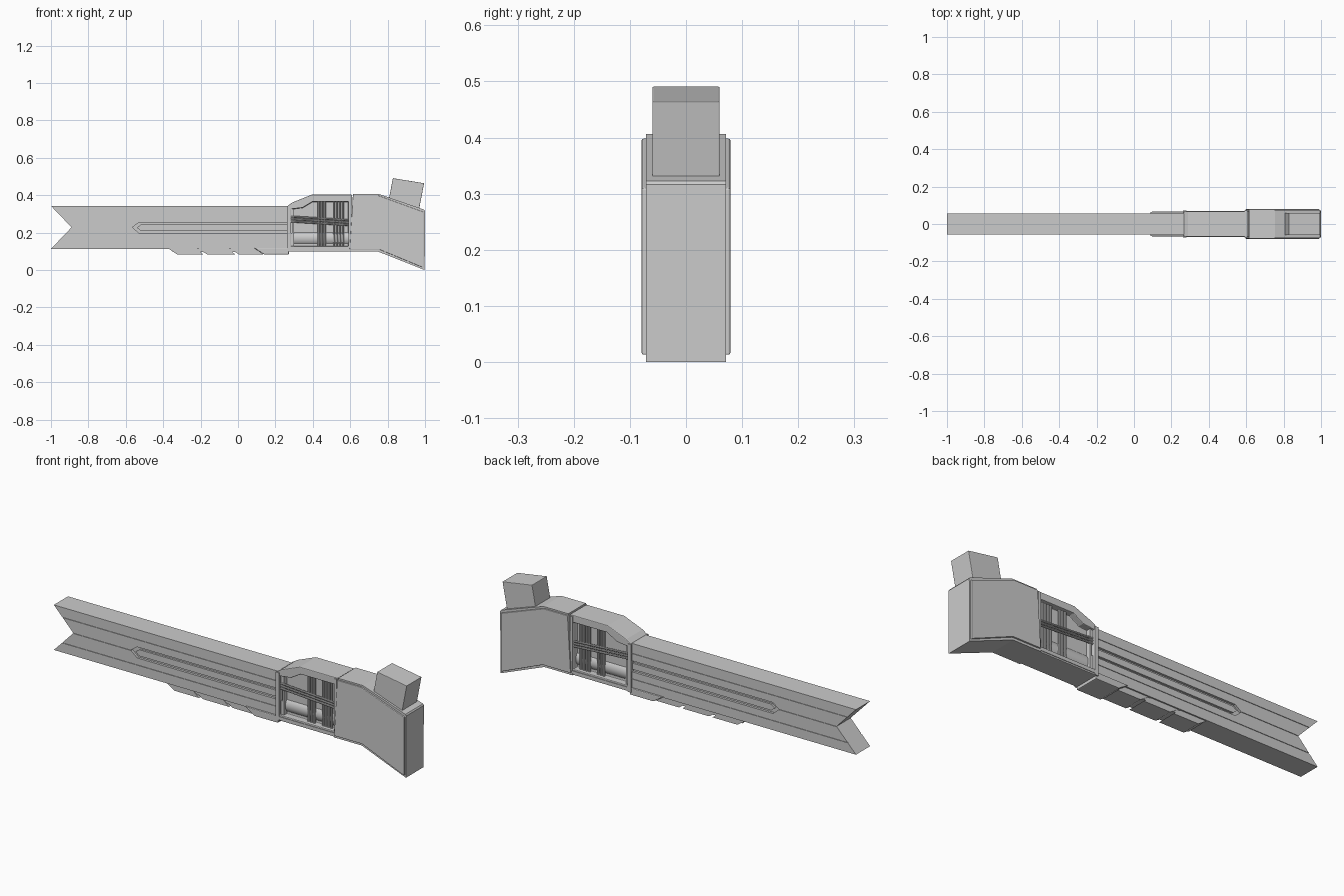
import bpy, bmesh, math
from mathutils import Vector

if "Cube" in bpy.data.objects:
    bpy.data.objects.remove(bpy.data.objects["Cube"])


def prism(name, pts, y0, y1, bevel=0.0):
    """Extrude an (x, z) outline from y0 to y1."""
    bm = bmesh.new()
    face = bm.faces.new([bm.verts.new((x, y0, z)) for x, z in pts])
    ext = bmesh.ops.extrude_face_region(bm, geom=[face])
    moved = [v for v in ext["geom"] if isinstance(v, bmesh.types.BMVert)]
    bmesh.ops.translate(bm, verts=moved, vec=(0, y1 - y0, 0))
    bmesh.ops.recalc_face_normals(bm, faces=bm.faces[:])
    me = bpy.data.meshes.new(name)
    bm.to_mesh(me)
    bm.free()
    ob = bpy.data.objects.new(name, me)
    bpy.context.collection.objects.link(ob)
    if bevel:
        m = ob.modifiers.new("bevel", "BEVEL")
        m.width, m.segments, m.limit_method = bevel, 2, "ANGLE"
        m.angle_limit = math.radians(50)
    return ob


def rect(x0, x1, z0, z1):
    return [(x0, z0), (x1, z0), (x1, z1), (x0, z1)]


def cut_sides(ob, pts, inner):
    """Cut an outline into both sides down to |y| = inner."""
    for s in (-1, 1):
        cutter = prism("cutter", pts, s * inner, s * 0.2)
        cutter.hide_render = True
        m = ob.modifiers.new("cut", "BOOLEAN")
        m.operation, m.object, m.solver = "DIFFERENCE", cutter, "EXACT"
        bpy.context.view_layer.objects.active = ob
        bpy.ops.object.modifier_apply(modifier=m.name)
        bpy.data.objects.remove(cutter)


def both(name, pts, a, b, bevel=0.0):
    for s, side in ((-1, "front"), (1, "back")):
        prism(f"{name}_{side}", pts, s * a, s * b, bevel)


def rod(name, p, q, r, n=12):
    p, q = Vector(p), Vector(q)
    bpy.ops.mesh.primitive_cylinder_add(vertices=n, radius=r, depth=(q - p).length,
                                        location=(p + q) / 2)
    ob = bpy.context.object
    ob.name = name
    ob.rotation_euler = (q - p).to_track_quat("Z", "Y").to_euler()
    bpy.ops.object.shade_smooth_by_angle()


# Long barrel housing with a notched muzzle
barrel = prism("barrel_housing", [(-1, 0.115), (0.3, 0.115), (0.3, 0.345), (-1, 0.345),
                                  (-0.89, 0.23)], -0.057, 0.057)
slot = [(-0.565, 0.23), (-0.53, 0.256), (0.29, 0.256), (0.29, 0.2), (-0.53, 0.2)]
cut_sides(barrel, slot, 0.045)
for z in (0.295, 0.165):
    cut_sides(barrel, rect(-1.1, 0.28, z - 0.002, z + 0.002), 0.054)
cut_sides(barrel, rect(-0.95, -0.56, 0.2285, 0.2315), 0.054)

# Raised rail inside each side slot
both("side_rail", [(-0.54, 0.228), (-0.52, 0.244), (0.28, 0.244), (0.28, 0.212), (-0.52, 0.212)],
     0.04, 0.055)

# Slanted segments under the barrel
for i, (x0, x1) in enumerate(((-0.375, -0.225), (-0.215, -0.055), (-0.045, 0.095))):
    prism(f"under_grip_{i}", [(x0, 0.118), (x0 + 0.05, 0.085), (x1 + 0.04, 0.085),
                              (x1, 0.118)], -0.05, 0.05)
prism("under_grip_base", rect(-0.35, 0.27, 0.097, 0.118), -0.046, 0.046)
prism("under_grip_rear", [(0.085, 0.12), (0.14, 0.085), (0.272, 0.085), (0.272, 0.12)],
      -0.066, 0.066, 0.004)

# Receiver with a window on each side
receiver = prism("receiver", [(0.265, 0.1), (0.61, 0.1), (0.61, 0.405), (0.395, 0.405),
                              (0.29, 0.363), (0.265, 0.345)], -0.067, 0.067)
cut_sides(receiver, [(0.283, 0.13), (0.59, 0.13), (0.59, 0.368), (0.4, 0.368),
                     (0.345, 0.335), (0.283, 0.328)], 0.035)
m = receiver.modifiers.new("bevel", "BEVEL")
m.width, m.segments, m.limit_method, m.angle_limit = 0.004, 2, "ANGLE", math.radians(50)

# Thin frame lines around the receiver
both("receiver_bottom_strip", rect(0.27, 0.6, 0.108, 0.122), 0.06, 0.07)
both("receiver_front_flange", rect(0.262, 0.281, 0.1, 0.345), 0.06, 0.071)
both("receiver_rear_flange", rect(0.592, 0.606, 0.1, 0.4), 0.06, 0.072)

# Window contents: lower tube, ribs and slanted cables
rod("inner_tube", (0.27, 0, 0.172), (0.6, 0, 0.172), 0.046, 32)
for s in (-1, 1):
    for x in (0.432, 0.448, 0.464, 0.513, 0.529, 0.545, 0.561):
        rod("window_rib", (x, s * 0.045, 0.128), (x, s * 0.045, 0.37), 0.0065, 10)
    for k in range(3):
        z = 0.288 - 0.013 * k
        rod("window_cable", (0.275, s * 0.056, z), (0.598, s * 0.056, z - 0.02), 0.005, 10)

# Flared stock with an inset-edged plate on each side
prism("stock", [(0.6, 0.1), (0.75, 0.1), (0.998, 0.002), (1, 0.318), (0.995, 0.325),
                (0.755, 0.408), (0.615, 0.408)], -0.071, 0.071)
both("stock_plate", [(0.597, 0.112), (0.755, 0.112), (0.992, 0.014), (0.992, 0.312),
                     (0.75, 0.4), (0.614, 0.4)], 0.065, 0.079, 0.003)

# Tilted block on top of the stock
prism("rear_block", [(0.797, 0.33), (0.963, 0.30), (0.995, 0.466), (0.828, 0.493)],
      -0.06, 0.06, 0.002)

# Rest exactly on the ground plane
for ob in bpy.context.scene.objects:
    ob.location.z -= 0.002
